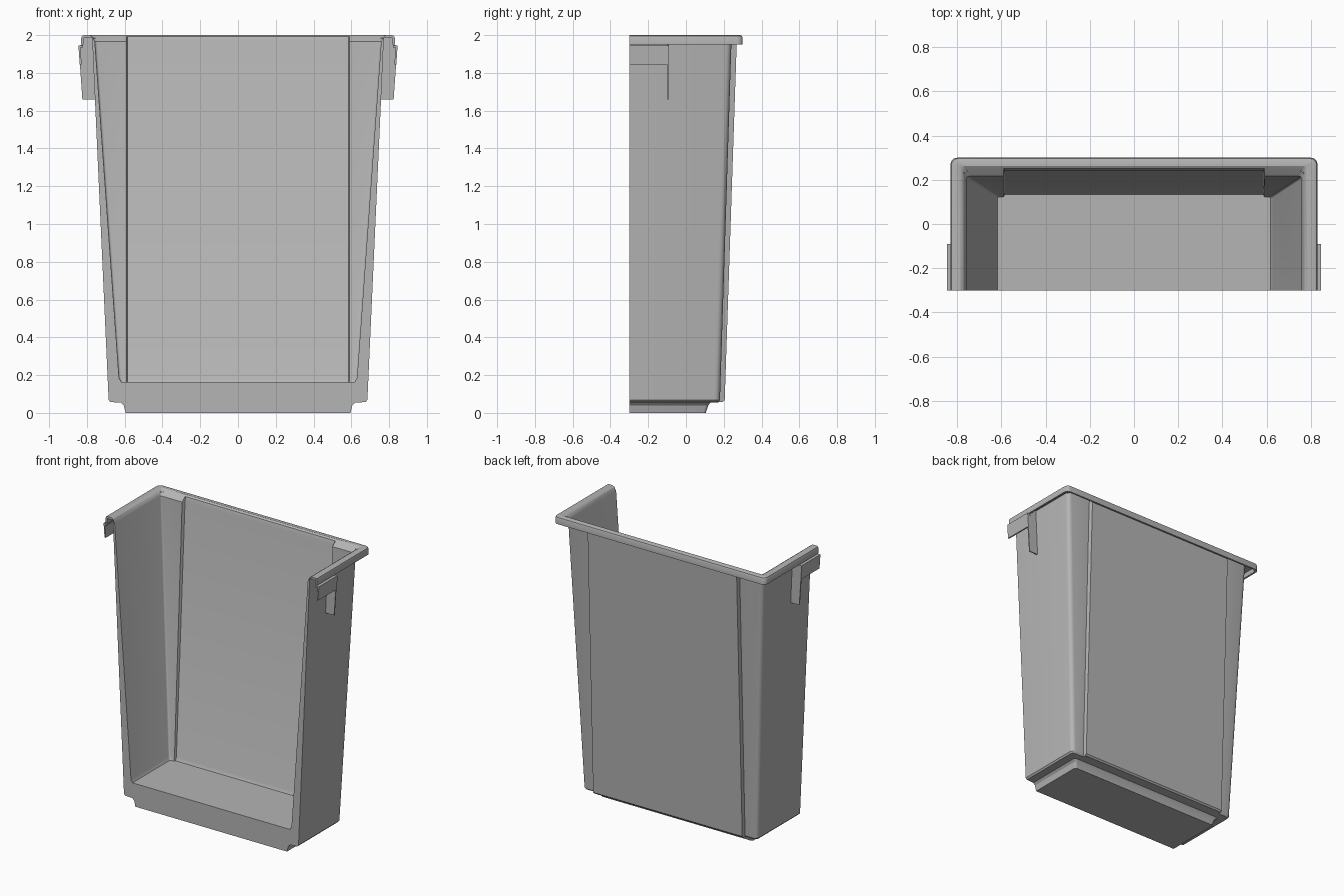
import bpy, bmesh
from math import sin, cos, pi

cube = bpy.data.objects.get("Cube")
if cube:
    bpy.data.objects.remove(cube, do_unlink=True)

FRONT = -0.3      # plane of the open, cut side
PANEL = 0.585     # half width of the raised back panel

grey = bpy.data.materials.new("plastic_grey")
grey.use_nodes = True
colour = (0.46, 0.46, 0.46, 1)
grey.diffuse_color = colour
bsdf = next(n for n in grey.node_tree.nodes if n.type == 'BSDF_PRINCIPLED')
bsdf.inputs["Base Color"].default_value = colour
bsdf.inputs["Roughness"].default_value = 0.6


def finish(name, bm):
    bmesh.ops.recalc_face_normals(bm, faces=bm.faces[:])
    mesh = bpy.data.meshes.new(name)
    bm.to_mesh(mesh)
    bm.free()
    mesh.materials.append(grey)
    obj = bpy.data.objects.new(name, mesh)
    bpy.context.collection.objects.link(obj)
    return obj


def plan(w, corner, panel, r):
    """Open outline: left side, rounded corner, raised panel, mirrored side."""
    s = min(PANEL, w - r - 0.01)
    half = [(w, FRONT)]
    for i in range(5):
        a = i * pi / 8
        half.append((w - r + r * cos(a), corner - r + r * sin(a)))
    half += [(s + 0.005, corner), (s, panel)]
    return half + [(-x, y) for x, y in reversed(half)]


# Bin wall section: half width, corner depth, panel depth, height, corner radius
section = [
    (0.595, 0.105, 0.105, 0.0, 0.015),    # foot
    (0.605, 0.118, 0.118, 0.04, 0.015),
    (0.62, 0.13, 0.13, 0.055, 0.015),
    (0.675, 0.172, 0.195, 0.057, 0.02),   # underside step
    (0.685, 0.18, 0.205, 0.068, 0.03),
    (0.77, 0.24, 0.268, 1.94, 0.03),      # outer wall
    (0.772, 0.243, 0.27, 1.985, 0.03),
    (0.817, 0.287, 0.287, 1.985, 0.03),   # hollow under the rim
    (0.817, 0.287, 0.287, 1.95, 0.03),
    (0.83, 0.3, 0.3, 1.95, 0.03),
    (0.83, 0.3, 0.3, 1.985, 0.03),        # rim
    (0.826, 0.296, 0.296, 1.996, 0.03),
    (0.816, 0.286, 0.286, 2.0, 0.025),
    (0.785, 0.262, 0.262, 2.0, 0.015),
    (0.772, 0.25, 0.25, 1.992, 0.012),
    (0.758, 0.216, 0.242, 1.965, 0.012),  # inner wall
    (0.63, 0.13, 0.145, 0.185, 0.012),
    (0.618, 0.123, 0.133, 0.163, 0.012),  # floor
]

bm = bmesh.new()
rings = [[bm.verts.new((x, y, z)) for x, y in plan(w, c, p, r)]
         for w, c, p, z, r in section]
for a, b in zip(rings, rings[1:]):
    for i in range(len(a) - 1):
        bm.faces.new((a[i], a[i + 1], b[i + 1], b[i]))
bm.faces.new(rings[0])
bm.faces.new(rings[-1])
# Flat cut face across both walls and the floor
cut = bm.faces.new([r[0] for r in rings] + [r[-1] for r in reversed(rings)])
bmesh.ops.triangulate(bm, faces=[cut])
bin_body = finish("bin_body", bm)
bpy.ops.object.select_all(action='DESELECT')
bin_body.select_set(True)
bpy.context.view_layer.objects.active = bin_body
bpy.ops.object.shade_smooth_by_angle(angle=pi / 6)


def prism(name, outline, y0, y1, side):
    """Extrude an x-z outline along y, on either side."""
    bm = bmesh.new()
    face = bm.faces.new([bm.verts.new((side * x, y0, z)) for x, z in outline])
    ext = bmesh.ops.extrude_face_region(bm, geom=[face])
    verts = [v for v in ext["geom"] if isinstance(v, bmesh.types.BMVert)]
    bmesh.ops.translate(bm, verts=verts, vec=(0, y1 - y0, 0))
    finish(name, bm)


# Handle grip hanging from the rim, with a stiffening rib at its rear end
grip = [(0.82, 1.945), (0.845, 1.945), (0.838, 1.845), (0.828, 1.845),
        (0.834, 1.935), (0.82, 1.935)]
rib = [(0.755, 1.66), (0.824, 1.66), (0.844, 1.944), (0.818, 1.95),
       (0.818, 1.986), (0.768, 1.986)]
for side, label in ((1, "left"), (-1, "right")):
    prism(label + "_grip", grip, FRONT, -0.09, side)
    prism(label + "_grip_rib", rib, -0.1, -0.092, side)
